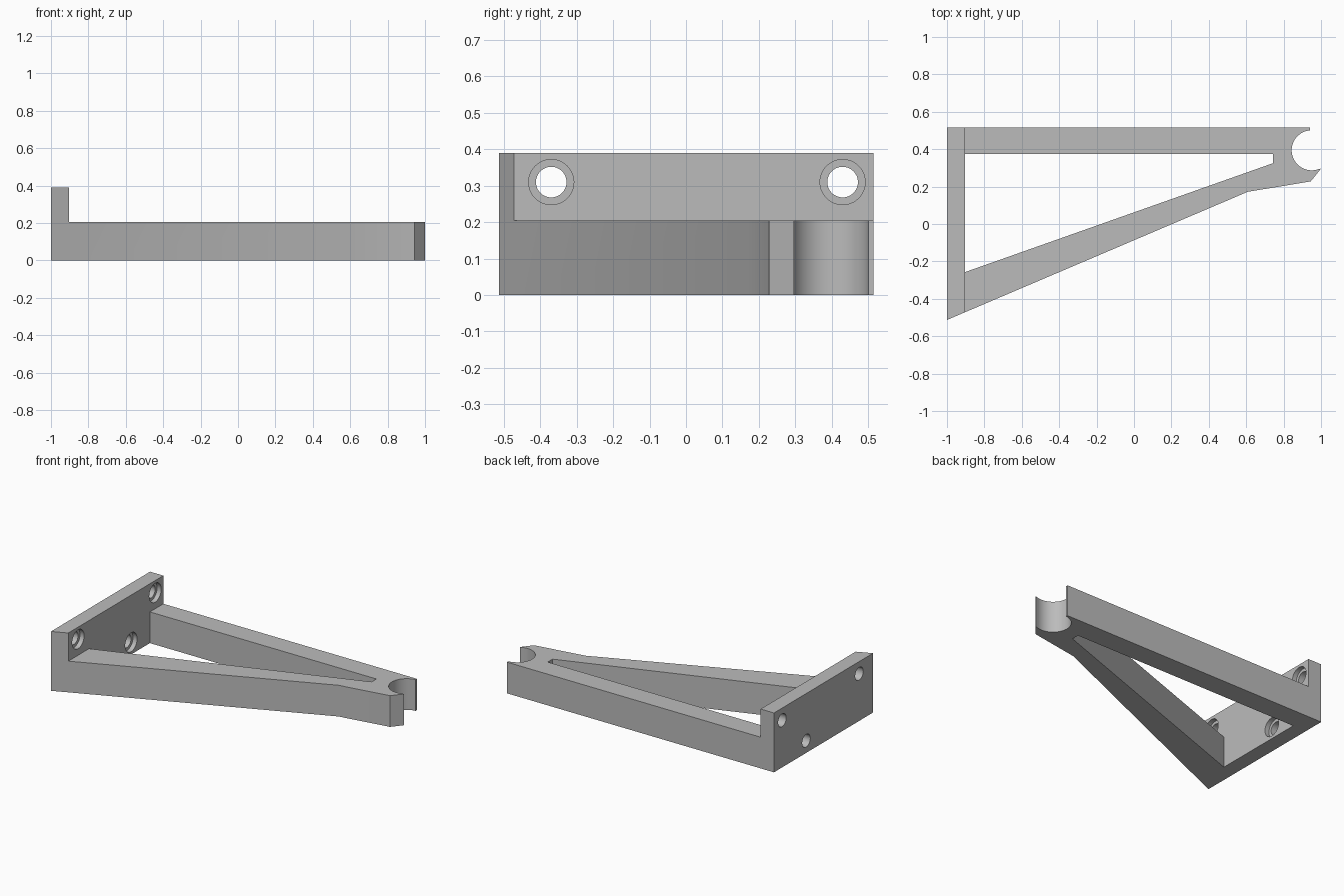
import bpy
import bmesh
from math import cos, sin, radians
from mathutils import Matrix, Vector

old = bpy.data.objects.get("Cube")
if old:
    bpy.data.objects.remove(old, do_unlink=True)

ARM_TOP, PLATE_TOP, PLATE_FACE = 0.205, 0.39, -0.903

grey = bpy.data.materials.new("plain grey")
grey.use_nodes = True
colour = (0.5, 0.5, 0.5, 1)
grey.diffuse_color = colour
grey.node_tree.nodes["Principled BSDF"].inputs["Base Color"].default_value = colour


def make_object(name, bm):
    bmesh.ops.recalc_face_normals(bm, faces=bm.faces)
    mesh = bpy.data.meshes.new(name)
    bm.to_mesh(mesh)
    bm.free()
    mesh.materials.append(grey)
    obj = bpy.data.objects.new(name, mesh)
    bpy.context.collection.objects.link(obj)
    return obj


def prism(name, points, low, high):
    bm = bmesh.new()
    face = bm.faces.new([bm.verts.new((x, y, low)) for x, y in points])
    side = bmesh.ops.extrude_face_region(bm, geom=[face])
    verts = [v for v in side["geom"] if isinstance(v, bmesh.types.BMVert)]
    bmesh.ops.translate(bm, verts=verts, vec=(0, 0, high - low))
    return make_object(name, bm)


def bore(name, start, end, y, z, radius):
    bm = bmesh.new()
    place = Matrix.Translation(Vector(((start + end) / 2, y, z))) @ Matrix.Rotation(radians(90), 4, "Y")
    bmesh.ops.create_cone(bm, cap_ends=True, segments=48, radius1=radius,
                          radius2=radius, depth=end - start, matrix=place)
    return make_object(name, bm)


def cut(target, cutter):
    cutter.hide_render = True
    mod = target.modifiers.new("cut", "BOOLEAN")
    mod.operation, mod.solver, mod.object = "DIFFERENCE", "EXACT", cutter
    bpy.context.view_layer.objects.active = target
    bpy.ops.object.modifier_apply(modifier=mod.name)
    bpy.data.objects.remove(cutter, do_unlink=True)


# Outer outline, with the open round cradle at the tip
cradle = [(0.95 + 0.107 * cos(radians(a)), 0.394 + 0.107 * sin(radians(a)))
          for a in range(95, 291, 5)]
outline = [(-1, -0.513), (-1, 0.515), (0.94, 0.515)] + cradle
outline += [(1, 0.296), (0.945, 0.228), (0.608, 0.172)]
bracket = prism("bracket", outline, 0, PLATE_TOP)

# Lower the arms so that only the mounting plate stands tall
cut(bracket, prism("arm_clearance", [(PLATE_FACE, -1), (2, -1), (2, 1), (PLATE_FACE, 1)],
                   ARM_TOP, 1))

# Opening between the two arms
opening = [(PLATE_FACE, -0.257), (0.743, 0.325), (0.743, 0.375), (PLATE_FACE, 0.375)]
cut(bracket, prism("opening", opening, -1, 1))

# Counterbored screw holes through the plate
for y, z in ((-0.37, 0.31), (0.43, 0.31), (0.18, 0.08)):
    cut(bracket, bore("screw_hole", -1.1, -0.8, y, z, 0.042))
    cut(bracket, bore("screw_head_recess", PLATE_FACE - 0.03, -0.8, y, z, 0.062))

bpy.ops.object.select_all(action="DESELECT")
bracket.select_set(True)
bpy.context.view_layer.objects.active = bracket
bpy.ops.object.shade_smooth_by_angle(angle=radians(30))
